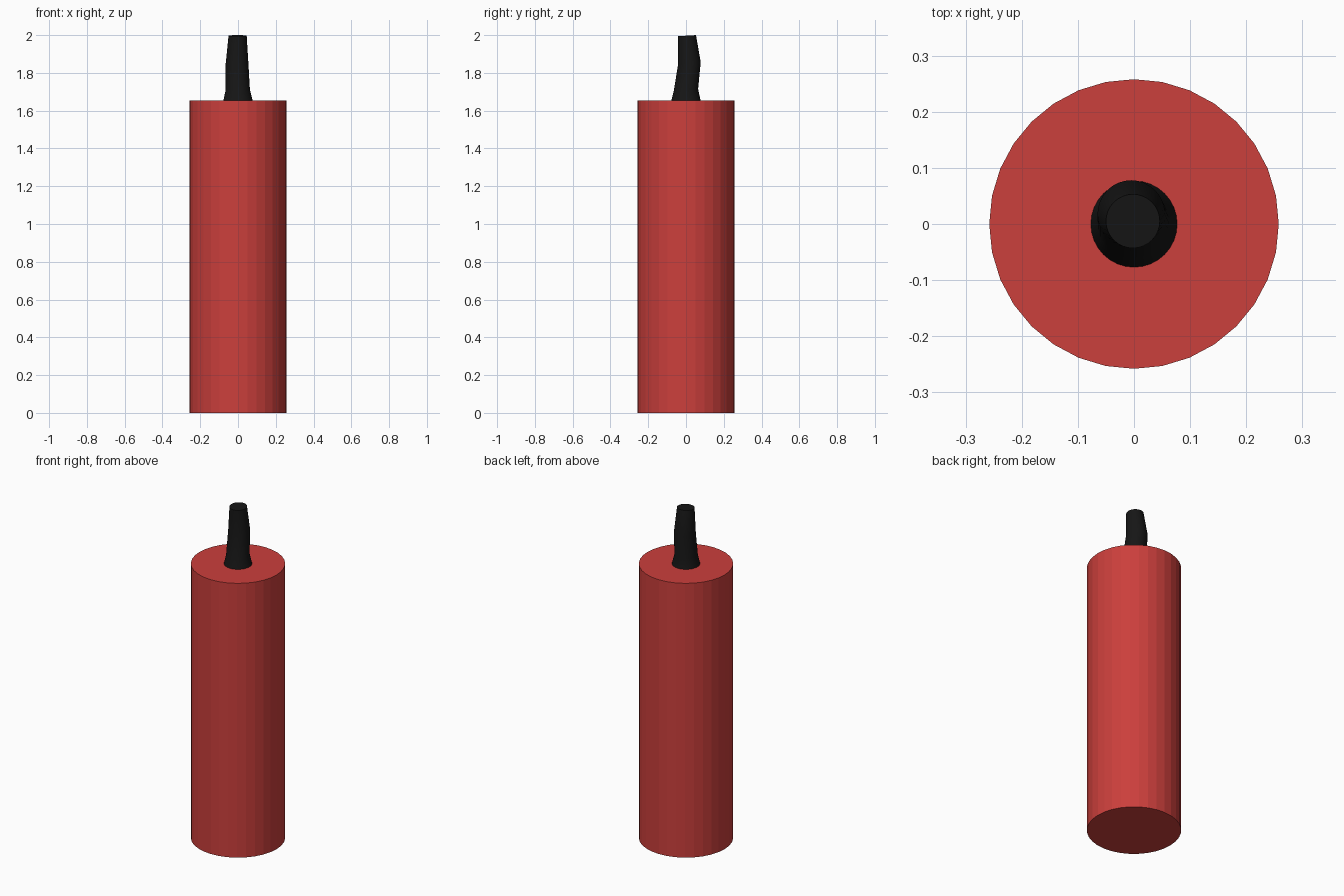
import bpy, bmesh
from math import sin, cos, tau

if "Cube" in bpy.data.objects:
    bpy.data.objects.remove(bpy.data.objects["Cube"])


def material(name, color):
    m = bpy.data.materials.new(name)
    m.diffuse_color = color
    m.use_nodes = True
    m.node_tree.nodes["Principled BSDF"].inputs["Base Color"].default_value = m.diffuse_color
    return m


def loft(name, rings, sides, mat, smooth):
    """Capped tube through rings of (z, centre x, centre y, radius, y slope)."""
    bm = bmesh.new()
    loops = []
    for z, cx, cy, r, slope in rings:
        loops.append([bm.verts.new((cx + r * sin(tau * i / sides),
                                    cy + r * cos(tau * i / sides),
                                    z + slope * r * cos(tau * i / sides)))
                      for i in range(sides)])
    for a, b in zip(loops, loops[1:]):
        for i in range(sides):
            j = (i + 1) % sides
            bm.faces.new((a[i], a[j], b[j], b[i])).smooth = smooth
    bm.faces.new(loops[0])
    bm.faces.new(loops[-1])
    bmesh.ops.recalc_face_normals(bm, faces=bm.faces)
    for e in bm.edges:
        if any(len(f.verts) > 4 for f in e.link_faces):
            e.smooth = False
    me = bpy.data.meshes.new(name)
    bm.to_mesh(me)
    bm.free()
    me.materials.append(mat)
    ob = bpy.data.objects.new(name, me)
    bpy.context.collection.objects.link(ob)
    return ob


red = material("red wrap", (0.60, 0.05, 0.045, 1))
black = material("black fuse", (0.008, 0.008, 0.008, 1))

# Flat-sided stick body
loft("stick_body", [(0, 0, 0, 0.258, 0), (1.655, 0, 0, 0.258, 0)], 32, red, False)

# Slightly bent, tapering fuse
loft("fuse", [(1.655, 0, 0, 0.077, 0),
              (1.712, -0.001, 0.000, 0.064, 0.05),
              (1.85, -0.005, 0.018, 0.060, 0.1),
              (1.997, -0.002, 0.005, 0.048, 0.06)], 32, black, True)
